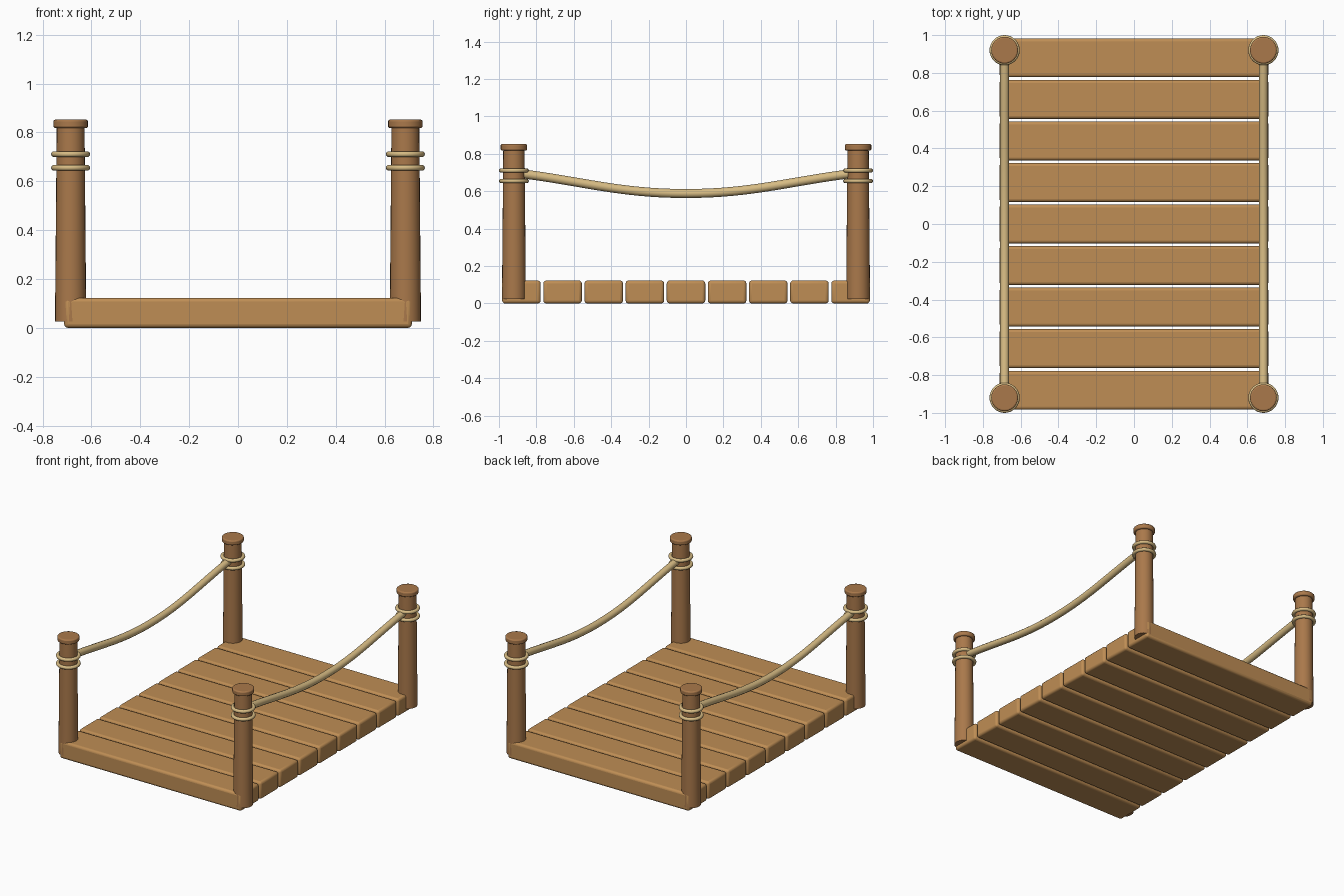
import bpy, math

if "Cube" in bpy.data.objects:
    bpy.data.objects.remove(bpy.data.objects["Cube"])

def material(name, color):
    m = bpy.data.materials.new(name)
    m.diffuse_color = (*color, 1)
    m.use_nodes = True
    m.node_tree.nodes["Principled BSDF"].inputs["Base Color"].default_value = m.diffuse_color
    return m

PLANK = material("plank_wood", (0.52, 0.27, 0.09))
POST = material("post_wood", (0.40, 0.19, 0.07))
ROPE = material("rope_fibre", (0.68, 0.50, 0.23))

def finish(name, mat, angle=40):
    ob = bpy.context.object
    ob.name = name
    ob.data.materials.append(mat)
    bpy.ops.object.shade_smooth_by_angle(angle=math.radians(angle))
    return ob

def bevel(ob, width, segments):
    b = ob.modifiers.new("bevel", 'BEVEL')
    b.width, b.segments, b.limit_method = width, segments, 'ANGLE'
    b.angle_limit = math.radians(50)

# deck planks
for i in range(9):
    bpy.ops.mesh.primitive_cube_add(size=1, location=(0, (i - 4) * 0.22, 0.0615))
    ob = bpy.context.object
    ob.scale = (1.424, 0.206, 0.123)
    bpy.ops.object.transform_apply(location=False, rotation=False, scale=True)
    bevel(ob, 0.016, 3)
    finish(f"deck_plank_{i + 1}", PLANK)

# corner posts with caps and rope lashings
PX, PY = 0.685, 0.92
for sx, side in ((-1, "left"), (1, "right")):
    for sy, end in ((-1, "front"), (1, "back")):
        tag = f"{end}_{side}"
        x, y = sx * PX, sy * PY
        bpy.ops.mesh.primitive_cone_add(vertices=24, radius1=0.064, radius2=0.057,
                                        depth=0.80, location=(x, y, 0.425))
        finish(f"post_{tag}", POST)
        bpy.ops.mesh.primitive_cylinder_add(vertices=24, radius=0.071, depth=0.034,
                                            location=(x, y, 0.835))
        bevel(bpy.context.object, 0.008, 3)
        finish(f"post_cap_{tag}", POST)
        for k, z in enumerate((0.655, 0.711)):
            bpy.ops.mesh.primitive_torus_add(major_radius=0.068, minor_radius=0.012,
                                             major_segments=32, minor_segments=10,
                                             location=(x, y, z))
            finish(f"lashing_{tag}_{k + 1}", ROPE, 80)

    # sagging handrail rope
    cu = bpy.data.curves.new(f"handrail_rope_{side}", 'CURVE')
    cu.dimensions = '3D'
    cu.bevel_depth, cu.bevel_resolution, cu.resolution_u = 0.024, 4, 16
    cu.use_fill_caps = True
    sp = cu.splines.new('BEZIER')
    sp.bezier_points.add(2)
    ctrl = (((-0.92, 0.699), (-1.28, 0.742), (-0.56, 0.656)),
            ((0, 0.588), (-0.36, 0.588), (0.36, 0.588)),
            ((0.92, 0.699), (0.56, 0.656), (1.28, 0.742)))
    for p, (co, left, right) in zip(sp.bezier_points, ctrl):
        p.handle_left_type = p.handle_right_type = 'FREE'
        p.co = (sx * PX, *co)
        p.handle_left = (sx * PX, *left)
        p.handle_right = (sx * PX, *right)
    cu.materials.append(ROPE)
    bpy.context.collection.objects.link(bpy.data.objects.new(f"handrail_rope_{side}", cu))
